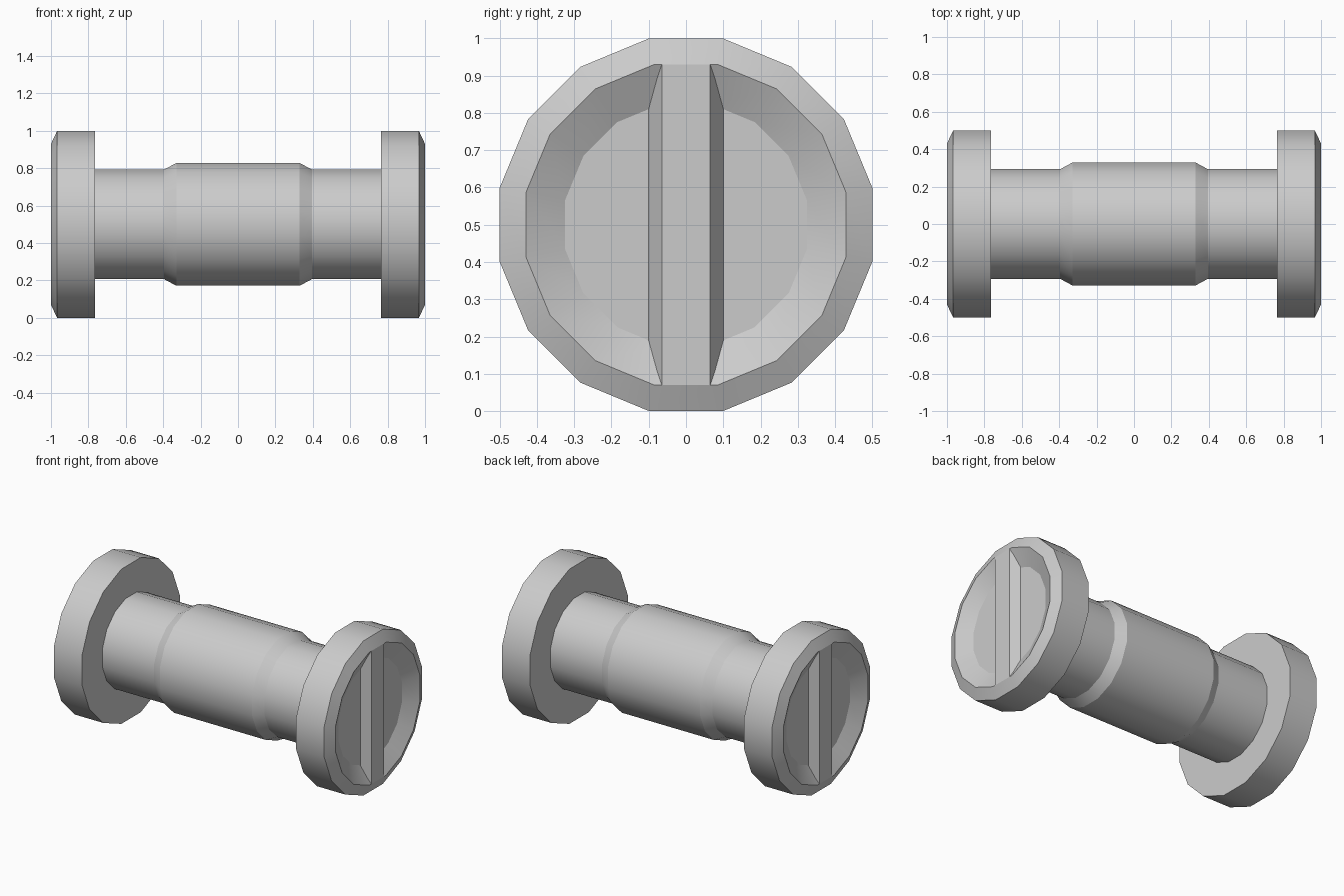
import bpy, bmesh, math

if "Cube" in bpy.data.objects:
    bpy.data.objects.remove(bpy.data.objects["Cube"])

SIDES = 16
AXIS_Z = 0.5


def finish(name, bm, angle=None):
    bmesh.ops.recalc_face_normals(bm, faces=bm.faces)
    mesh = bpy.data.meshes.new(name)
    bm.to_mesh(mesh)
    bm.free()
    obj = bpy.data.objects.new(name, mesh)
    bpy.context.collection.objects.link(obj)
    if angle:
        bpy.ops.object.select_all(action='DESELECT')
        obj.select_set(True)
        bpy.context.view_layer.objects.active = obj
        bpy.ops.object.shade_smooth_by_angle(angle=math.radians(angle))
    return obj


def lathe_x(name, profile):
    """Turn (x, flat-to-centre radius) points around the x axis and cap both ends."""
    bm = bmesh.new()
    rings = []
    for x, apothem in profile:
        r = apothem / math.cos(math.pi / SIDES)
        angles = [(i + 0.5) * math.tau / SIDES for i in range(SIDES)]
        rings.append([bm.verts.new((x, r * math.cos(a), AXIS_Z + r * math.sin(a)))
                      for a in angles])
    for a, b in zip(rings, rings[1:]):
        for i in range(SIDES):
            j = (i + 1) % SIDES
            bm.faces.new((a[i], a[j], b[j], b[i]))
    bm.faces.new(rings[0])
    bm.faces.new(rings[-1])
    return finish(name, bm, 25)


def grip_bar(name, side):
    """Bar with sloping flanks, flush with the rim and sunk into the dished floor."""
    bm = bmesh.new()
    section = [(0.065, 1.0), (0.11, 0.93), (-0.11, 0.93), (-0.065, 1.0)]
    ends = [[bm.verts.new((side * x, y, AXIS_Z + z)) for y, x in section]
            for z in (-0.43, 0.43)]
    for i in range(4):
        j = (i + 1) % 4
        bm.faces.new((ends[0][i], ends[0][j], ends[1][j], ends[1][i]))
    for end in ends:
        bm.faces.new(end)
    return finish(name, bm)


# Spool body: centre sleeve, shaft, flange, chamfered rim, dished end
half = [(0.33, 0.328), (0.395, 0.293), (0.765, 0.293), (0.765, 0.5),
        (0.967, 0.5), (1.0, 0.43), (0.945, 0.325)]
lathe_x("spool_body", [(-x, r) for x, r in reversed(half)] + half)

# Bars across the dished ends
for label, side in (("left", -1), ("right", 1)):
    grip_bar("grip_bar_" + label, side)
